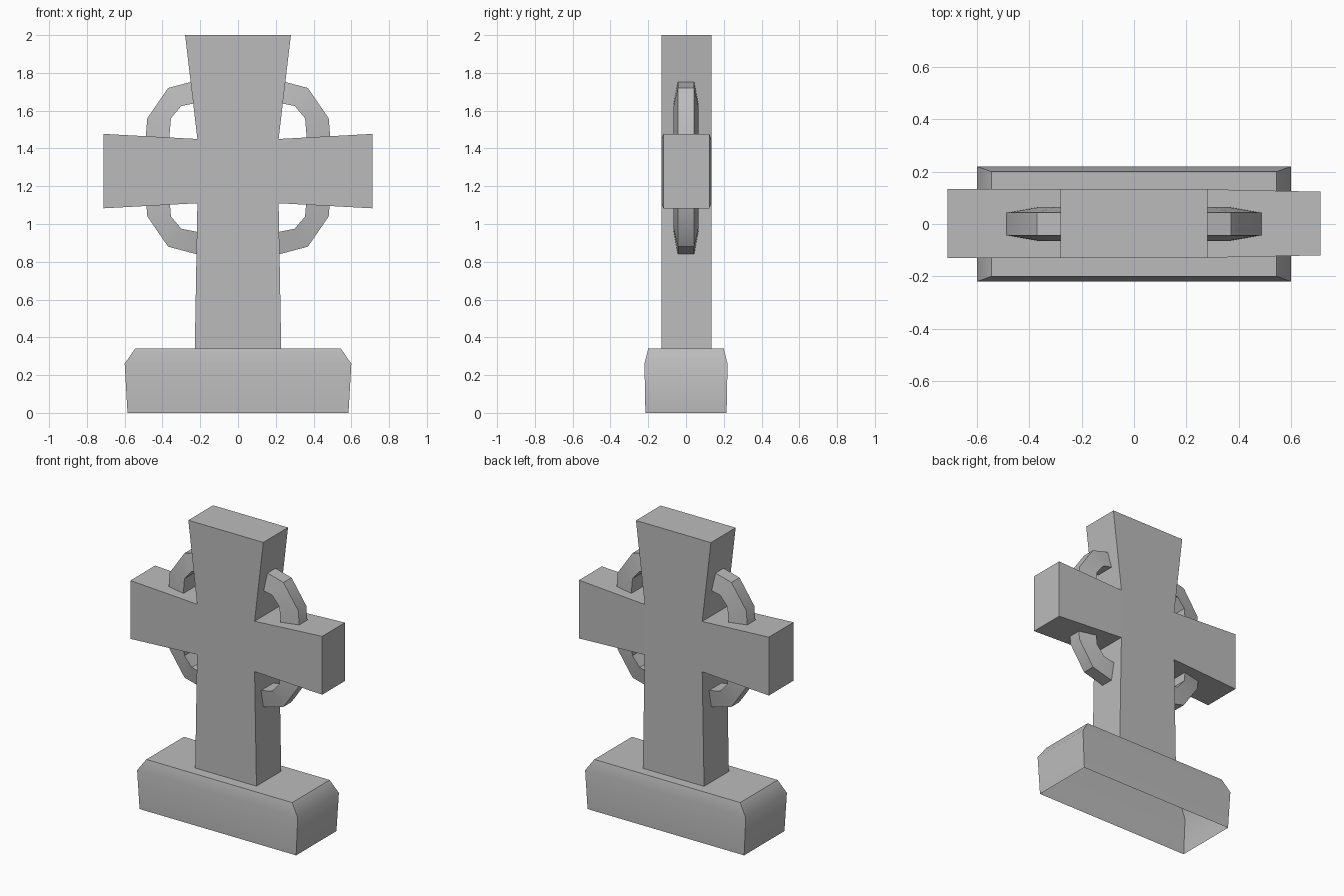
import bpy
import bmesh

old = bpy.data.objects.get("Cube")
if old:
    bpy.data.objects.remove(old, do_unlink=True)

# Single stone colour
stone = bpy.data.materials.new("grey_stone")
stone.use_nodes = True
colour = (0.5, 0.5, 0.5, 1)
stone.diffuse_color = colour
stone.node_tree.nodes["Principled BSDF"].inputs["Base Color"].default_value = colour


def make_object(name, bm):
    bmesh.ops.recalc_face_normals(bm, faces=bm.faces)
    mesh = bpy.data.meshes.new(name)
    bm.to_mesh(mesh)
    bm.free()
    mesh.materials.append(stone)
    obj = bpy.data.objects.new(name, mesh)
    bpy.context.collection.objects.link(obj)
    return obj


def loft(bm, rings, closed=True):
    """Skin a list of equal length point loops with quads."""
    loops = [[bm.verts.new(p) for p in ring] for ring in rings]
    for a, b in zip(loops, loops[1:]):
        for i in range(len(a)):
            j = (i + 1) % len(a)
            bm.faces.new((a[i], a[j], b[j], b[i]))
    if closed:
        bm.faces.new(loops[0])
    bm.faces.new(loops[-1])


def smooth(obj, angle):
    bpy.ops.object.select_all(action='DESELECT')
    obj.select_set(True)
    bpy.context.view_layer.objects.active = obj
    bpy.ops.object.shade_smooth_by_angle(angle=angle)


# Plinth: flared sides, chamfered top, hollow underneath
bm = bmesh.new()
levels = [(0.585, 0.215, 0), (0.6, 0.22, 0.26), (0.545, 0.2, 0.34)]
loft(bm, [[(-x, -y, z), (x, -y, z), (x, y, z), (-x, y, z)] for x, y, z in levels],
     closed=False)
smooth(make_object("plinth", bm), 0.8)

# Cross: central block with flaring limbs pulled out of its four sides
bm = bmesh.new()
bmesh.ops.create_cube(bm, size=1)
for v in bm.verts:
    v.co = (v.co.x * 0.43, v.co.y * 0.264 + 0.002, 1.28 + v.co.z * 0.34)
bm.normal_update()
limbs = [f for f in bm.faces if abs(f.normal.y) < 0.5]
for face in limbs:
    n = face.normal.copy()
    new = bmesh.ops.extrude_discrete_faces(bm, faces=[face])["faces"][0]
    for v in new.verts:
        side_x = 1 if v.co.x > 0 else -1
        side_z = 1 if v.co.z > 1.28 else -1
        if n.z > 0.5:
            v.co.x, v.co.z = side_x * 0.28, 2
        elif n.z < -0.5:
            v.co.x, v.co.z = side_x * 0.229, 0.33
        else:
            v.co.x = side_x * 0.713
            v.co.z = 1.28 + side_z * 0.197
            if n.x > 0.5:
                v.co.y *= 0.92
make_object("cross", bm)

# Ring: one tapered arc, mirrored into the four corners of the cross
outer = [(0.495, 0.08), (0.48, 0.26), (0.37, 0.42), (0.2, 0.465)]
inner = [(0.37, 0.08), (0.355, 0.26), (0.3, 0.325), (0.2, 0.345)]
bm = bmesh.new()
loft(bm, [[(ox, -0.043, oz), (ox, 0.043, oz), (ix, 0.065, iz), (ix, -0.065, iz)]
          for (ox, oz), (ix, iz) in zip(outer, inner)])
ring = make_object("ring", bm)
ring.location.z = 1.3
smooth(ring, 0.6)
mirror = ring.modifiers.new("four_corners", 'MIRROR')
mirror.use_axis = (True, False, True)
mirror.use_mirror_merge = False
